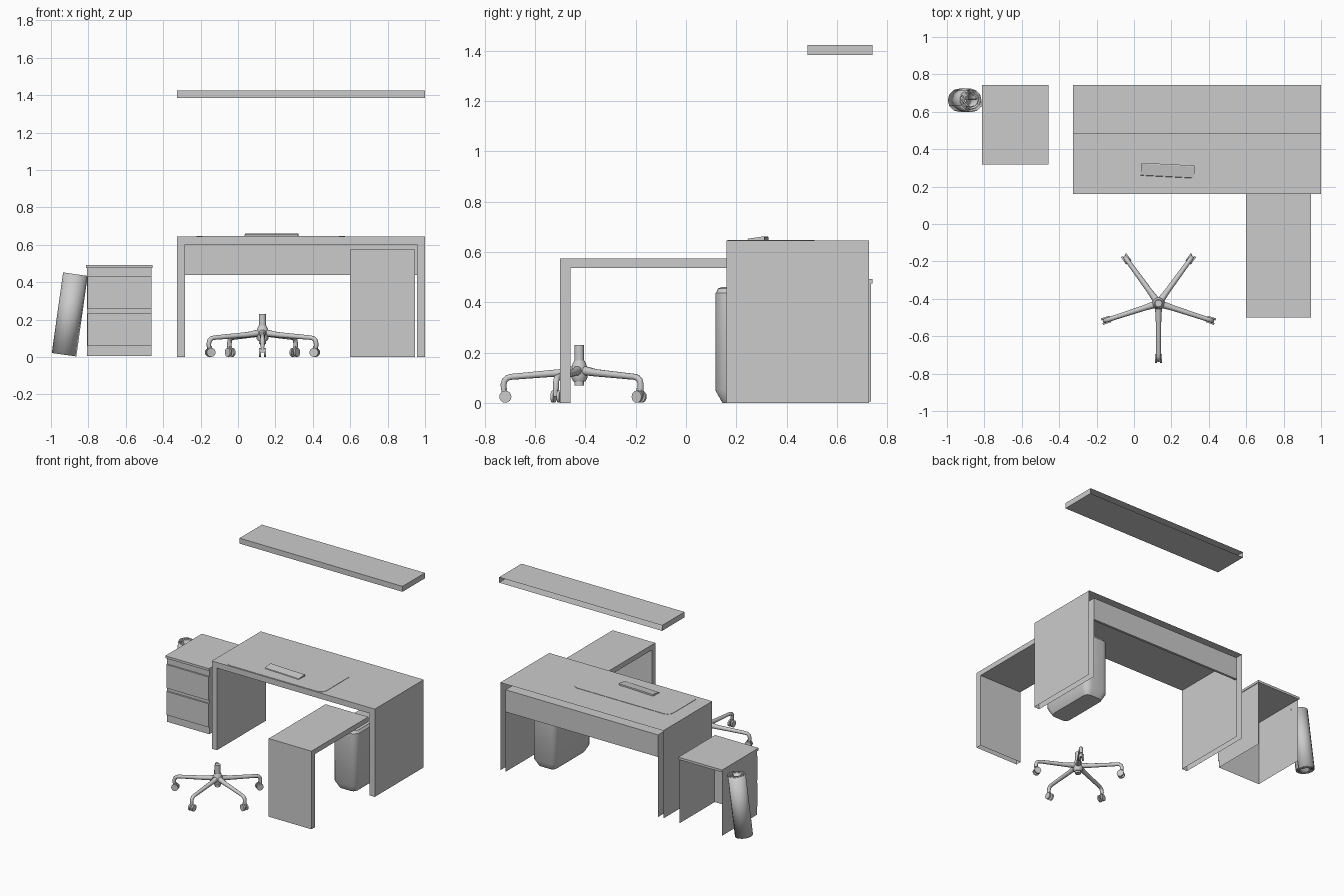
import bpy, bmesh, math
from mathutils import Vector, Matrix

if "Cube" in bpy.data.objects:
    bpy.data.objects.remove(bpy.data.objects["Cube"])


def make(name, bm, smooth=None):
    bmesh.ops.recalc_face_normals(bm, faces=bm.faces)
    me = bpy.data.meshes.new(name)
    bm.to_mesh(me)
    bm.free()
    ob = bpy.data.objects.new(name, me)
    bpy.context.collection.objects.link(ob)
    if smooth:
        shade(ob, smooth)
    return ob


def shade(ob, deg):
    bpy.ops.object.select_all(action='DESELECT')
    ob.select_set(True)
    bpy.context.view_layer.objects.active = ob
    bpy.ops.object.shade_smooth_by_angle(angle=math.radians(deg))


def box(name, x, y, z, open_sides=()):
    """Box from ranges; open_sides lists outward directions left without a face."""
    bm = bmesh.new()
    bmesh.ops.create_cube(bm, size=1)
    bm.normal_update()
    drop = [f for f in bm.faces if any(f.normal.dot(Vector(d)) > .9 for d in open_sides)]
    bmesh.ops.delete(bm, geom=drop, context='FACES')
    for v in bm.verts:
        v.co = [r[0] + (c + .5) * (r[1] - r[0]) for r, c in zip((x, y, z), v.co)]
    return make(name, bm)


def prism(name, profile, axis, lo, hi, skip=(), caps=(True, True)):
    """Extrude a 2D profile along x or y; skip lists profile edges left open."""
    bm = bmesh.new()
    put = (lambda p, t: (t, p[0], p[1])) if axis == 'x' else (lambda p, t: (p[0], t, p[1]))
    a = [bm.verts.new(put(p, lo)) for p in profile]
    b = [bm.verts.new(put(p, hi)) for p in profile]
    n = len(profile)
    for i in range(n):
        if i not in skip:
            j = (i + 1) % n
            bm.faces.new((a[i], a[j], b[j], b[i]))
    if caps[0]:
        bm.faces.new(a)
    if caps[1]:
        bm.faces.new(b)
    return make(name, bm)


def rounded(x, y, r, seg=5):
    """Rounded rectangle outline."""
    pts = []
    for k, (cx, cy) in enumerate(((x[1]-r, y[1]-r), (x[0]+r, y[1]-r), (x[0]+r, y[0]+r), (x[1]-r, y[0]+r))):
        for i in range(seg + 1):
            a = math.pi / 2 * (k + i / seg)
            pts.append((cx + r * math.cos(a), cy + r * math.sin(a)))
    return pts


def loft(name, rings, smooth):
    """Skin stacked rings of 3D points and cap both ends."""
    bm = bmesh.new()
    vs = [[bm.verts.new(p) for p in ring] for ring in rings]
    n = len(vs[0])
    for a, b in zip(vs, vs[1:]):
        for i in range(n):
            bm.faces.new((a[i], a[(i+1) % n], b[(i+1) % n], b[i]))
    bm.faces.new(vs[0])
    bm.faces.new(vs[-1])
    return make(name, bm, smooth)


BACK, DOWN = (0, 1, 0), (0, 0, -1)

# Wall shelf, open at the wall side
box('wall_shelf', (-.325, 1), (.482, .742), (1.384, 1.424), [BACK])

# Desk: inverted U, open at the back and under the legs
prism('desk_frame', [(-.325, 0), (-.325, .645), (1, .645), (1, 0), (.957, 0), (.957, .603),
                     (-.283, .603), (-.283, 0)], 'y', .16, .728, skip=(3, 7), caps=(True, False))
box('modesty_panel', (-.283, .957), (.71, .727), (.44, .603))

# Lower side table
prism('side_table', [(.16, .574), (-.5, .574), (-.5, 0), (-.46, 0), (-.46, .537), (.16, .537)],
      'x', .6, .947, skip=(2, 5))

# Drawer cabinet, open at the back and bottom
box('cabinet_body', (-.808, -.463), (.328, .735), (.005, .475), [BACK, DOWN])
box('cabinet_top', (-.813, -.458), (.317, .742), (.475, .492))
for i, z in enumerate(((.06, .233), (.257, .43))):
    box(f'drawer_front_{i + 1}', (-.805, -.463), (.317, .328), z)

# Desk mat
mat = rounded((-.222, .573), (.165, .51), .05)
loft('desk_mat', [[(x, y, z) for x, y in mat] for z in (.6455, .648)], 40)

# Keyboard: wedge, slightly turned
kb = prism('keyboard', [(-.034, 0), (.034, 0), (.034, .012), (.028, .014), (-.032, .005)], 'x', -.143, .143)
kb.location = (.18, .286, .648)
kb.rotation_euler = (0, 0, math.radians(-3))

# Lidded waste bin
bx, by = (.68, .875), (.117, .55)
rings = []
for z, d in ((0, .028), (.05, 0), (.437, 0), (.44, .004), (.455, .01), (.462, .03)):
    rings.append([(x, y, z) for x, y in rounded((bx[0]+d, bx[1]-d), (by[0]+d, by[1]-d), .05 - d * .6)])
loft('waste_bin', rings, 35)

# Rolled mat: a spiral sheet leaning on the cabinet
bm = bmesh.new()
turns, seg, length = 3, 12, .435
prev = None
for i in range(turns * seg + 1):
    t = i / (turns * seg)
    a = 2 * math.pi * i / seg
    r = .028 + .038 * t
    cur = [bm.verts.new((r * math.cos(a), r * math.sin(a), h)) for h in (0, length)]
    if prev:
        bm.faces.new((prev[0], cur[0], cur[1], prev[1]))
    prev = cur
roll = make('rolled_mat', bm)
sol = roll.modifiers.new('thickness', 'SOLIDIFY')
sol.thickness = .007
sol.offset = 0
roll.location = (-.933, .664, .013)
roll.rotation_euler = (0, math.radians(8), 0)
shade(roll, 40)

# Chair base column and hub
C = Vector((.131, -.424, 0))


def lathe(name, profile, n=20):
    rings = [[(C.x + r * math.cos(2*math.pi*i/n), C.y + r * math.sin(2*math.pi*i/n), z)
              for i in range(n)] for r, z in profile]
    return loft(name, rings, 40)


lathe('chair_column', [(.019, .07), (.019, .23)])
lathe('chair_hub', [(.024, .085), (.032, .1), (.034, .135), (.027, .155), (.021, .168)])

# Five arms with twin-wheel casters
for k in range(5):
    ang = math.radians(270 + 72 * k)
    M = Matrix.Translation(C) @ Matrix.Rotation(ang, 4, 'Z')
    cu = bpy.data.curves.new(f'chair_arm_{k + 1}', 'CURVE')
    cu.dimensions = '3D'
    cu.bevel_depth = .013
    cu.bevel_resolution = 3
    cu.use_fill_caps = True
    sp = cu.splines.new('POLY')
    path = [(.015, .13, 1.5), (.08, .12, 1.15), (.27, .104, .95), (.286, .1, .95),
            (.297, .09, .95), (.301, .075, .95), (.301, .052, .9)]
    sp.points.add(len(path) - 1)
    for p, (r, z, w) in zip(sp.points, path):
        p.co = (r, 0, z, 1)
        p.radius = w
    sp.use_smooth = True
    arm = bpy.data.objects.new(cu.name, cu)
    bpy.context.collection.objects.link(arm)
    arm.matrix_world = M
    bpy.ops.object.select_all(action='DESELECT')
    arm.select_set(True)
    bpy.context.view_layer.objects.active = arm
    bpy.ops.object.convert(target='MESH')
    bm = bmesh.new()
    for s in (-1, 1):
        bmesh.ops.create_cone(bm, cap_ends=True, segments=16, radius1=.024, radius2=.024, depth=.011,
                              matrix=Matrix.Translation((.294, s * .0125, .025)) @ Matrix.Rotation(math.pi/2, 4, 'X'))
    # fork block between the wheels
    bmesh.ops.create_cube(bm, size=1, matrix=Matrix.Translation((.298, 0, .042)) @ Matrix.Diagonal((.022, .014, .034, 1)))
    caster = make(f'caster_{k + 1}', bm, 40)
    caster.matrix_world = M
